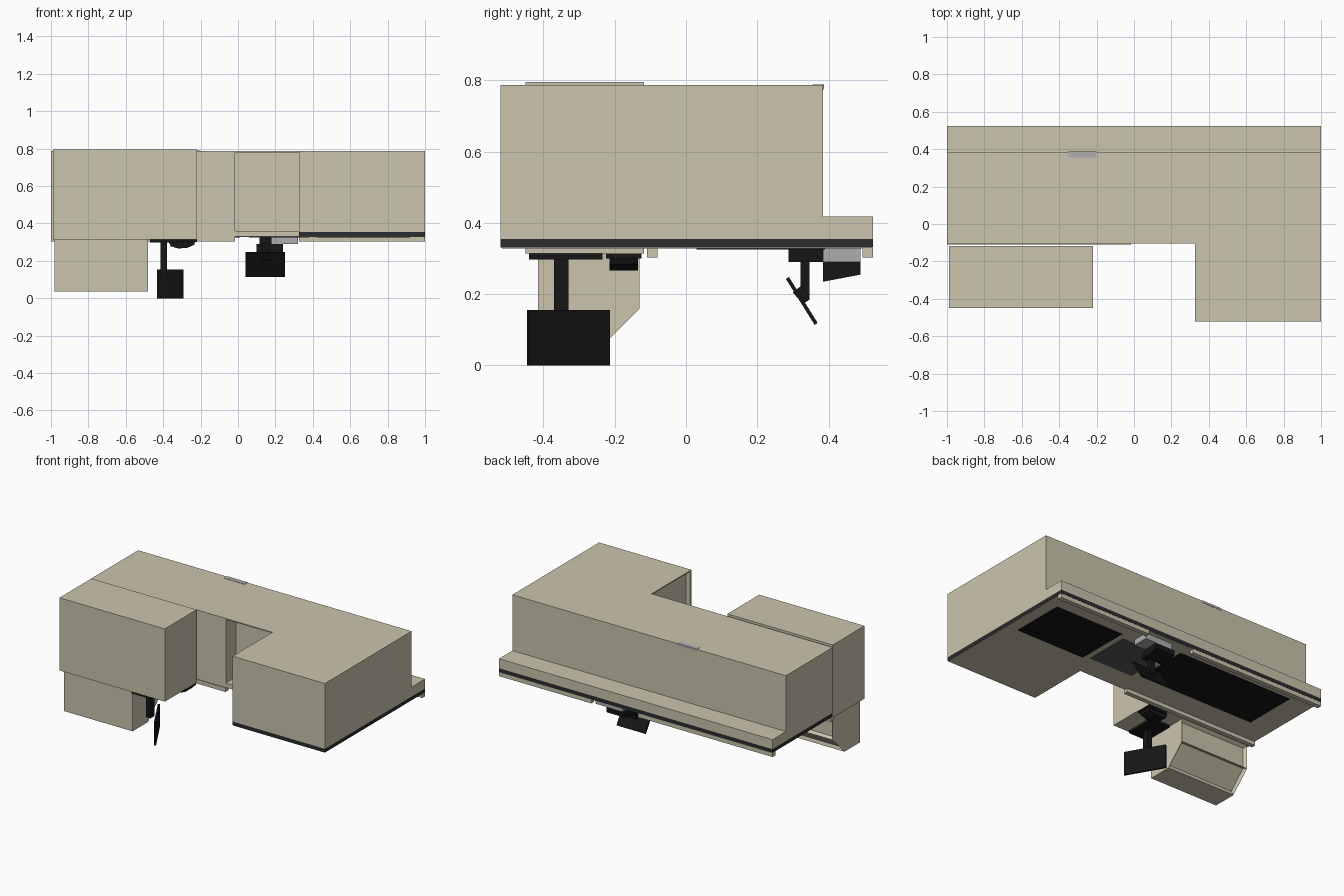
import bpy, bmesh
from math import radians
from mathutils import Matrix, Vector

if "Cube" in bpy.data.objects:
    bpy.data.objects.remove(bpy.data.objects["Cube"])


def mat(name, r, g, b):
    m = bpy.data.materials.new(name)
    m.diffuse_color = (r, g, b, 1)
    m.use_nodes = True
    m.node_tree.nodes["Principled BSDF"].inputs["Base Color"].default_value = m.diffuse_color
    return m


BEIGE = mat("beige", 0.60, 0.56, 0.42)
BLACK = mat("black", 0.008, 0.008, 0.008)
BAND = mat("charcoal", 0.024, 0.025, 0.027)
GREY = mat("grey", 0.42, 0.42, 0.43)
DARK_GREY = mat("dark_grey", 0.10, 0.10, 0.10)


def finish(name, bm, material):
    bmesh.ops.recalc_face_normals(bm, faces=bm.faces)
    me = bpy.data.meshes.new(name)
    bm.to_mesh(me)
    bm.free()
    if material:
        me.materials.append(material)
    ob = bpy.data.objects.new(name, me)
    bpy.context.collection.objects.link(ob)
    return ob


def prism(name, pts, lo, hi, axis, material):
    """Extrude a 2D outline along axis: z takes (x,y), x takes (y,z), y takes (x,z)."""
    place = {"z": lambda p, t: (p[0], p[1], t),
             "x": lambda p, t: (t, p[0], p[1]),
             "y": lambda p, t: (p[0], t, p[1])}[axis]
    bm = bmesh.new()
    a = [bm.verts.new(place(p, lo)) for p in pts]
    b = [bm.verts.new(place(p, hi)) for p in pts]
    bm.faces.new(a)
    bm.faces.new(b)
    for i in range(len(pts)):
        j = (i + 1) % len(pts)
        bm.faces.new((a[i], a[j], b[j], b[i]))
    return finish(name, bm, material)


def box(name, x, y, z, material):
    return prism(name, [(x[0], y[0]), (x[1], y[0]), (x[1], y[1]), (x[0], y[1])],
                 z[0], z[1], "z", material)


def tilted(name, size, loc, rot, axis, material):
    bm = bmesh.new()
    bmesh.ops.create_cube(bm, size=1)
    m = (Matrix.Translation(loc) @ Matrix.Rotation(radians(rot), 4, axis)
         @ Matrix.Diagonal((*size, 1)))
    bmesh.ops.transform(bm, matrix=m, verts=bm.verts)
    return finish(name, bm, material)


def cut(ob, *ranges):
    cutter = box("cutter", *ranges, None)
    cutter.hide_render = True
    mod = ob.modifiers.new("cut", "BOOLEAN")
    mod.operation, mod.solver, mod.object = "DIFFERENCE", "EXACT", cutter
    bpy.context.view_layer.objects.active = ob
    bpy.ops.object.modifier_apply(modifier=mod.name)
    bpy.data.objects.remove(cutter)


def footprint(back, front):
    return [(-1, front), (.325, front), (.325, -.52), (1, -.52), (1, back), (-1, back)]


# main L-shaped cabinet with the recessed inner corner
cabinet = prism("cabinet", footprint(.385, -.105), .355, .787, "z", BEIGE)
cut(cabinet, (-.015, .33), (-.2, 0), (.36, .78))
cut(cabinet, (.3, .355), (-.505, -.01), (.36, .78))
box("rear_step", (-1, 1), (.385, .525), (.355, .418), BEIGE)

# dark base band, beige underside and front strip
prism("base_band", footprint(.525, -.095), .331, .355, "z", BAND)
box("front_strip", (-1, .325), (-.105, -.095), (.33, .355), BEIGE)
box("underside_main", (-.997, .997), (-.095, .522), (.328, .331), BEIGE)
box("underside_wing", (.328, .997), (-.517, -.095), (.328, .331), BEIGE)

# bottom lips
box("front_lip", (-1, -.015), (-.11, -.08), (.303, .33), BEIGE)
box("rear_lip_left", (-1, -.015), (.495, .525), (.303, .33), BEIGE)
box("rear_lip_right", (.325, 1), (.495, .525), (.303, .33), BEIGE)

# panels under the cabinet
box("bottom_panel_right", (.42, .92), (.03, .39), (.325, .328), BLACK)
box("bottom_panel_middle", (.06, .38), (.05, .35), (.325, .328), DARK_GREY)
box("bottom_panel_left", (-.83, .01), (.08, .44), (.325, .328), BLACK)

# small grey cover on the top
box("top_cover", (-.35, -.2), (.355, .387), (.775, .789), GREY)

# front left upper box
box("front_box", (-.99, -.22), (-.45, -.118), (.314, .795), BEIGE)

# lower bin with chamfered rear, rear faces inset
bin_ob = prism("lower_bin", [(-.415, .314), (-.415, .035), (-.255, .035), (-.13, .16), (-.13, .314)],
               -.98, -.48, "x", BEIGE)
bm = bmesh.new()
bm.from_mesh(bin_ob.data)
bm.normal_update()
for f in [f for f in bm.faces if f.normal.y > .5]:
    bmesh.ops.inset_individual(bm, faces=[f], thickness=.018, depth=-.02)
bm.to_mesh(bin_ob.data)
bm.free()

# front screen on its post
box("front_screen_mount", (-.47, -.33), (-.44, -.235), (.298, .314), BLACK)
box("front_screen_post", (-.415, -.38), (-.37, -.33), (.13, .3), BLACK)
tilted("front_screen", (.262, .012, .155), (-.362, -.33, .0775), -60, "Z", BLACK)

# small device below the front box
box("device_plate", (-.36, -.22), (-.225, -.125), (.3, .314), BLACK)
prism("device_body", [(-.37, .302), (-.36, .278), (-.32, .266), (-.27, .27), (-.235, .285), (-.228, .302)],
      -.215, -.135, "y", BLACK)

# rear screen on its arm
box("rear_screen_mount", (.115, .18), (.288, .385), (.29, .328), BLACK)
box("rear_screen_arm", (.13, .165), (.322, .347), (.185, .29), BLACK)
prism("rear_screen_joint", [(.3, .205), (.325, .225), (.347, .185), (.328, .172)],
      .125, .17, "x", BLACK)
tilted("rear_screen", (.21, .01, .152), (.145, .325, .181), 32, "X", BLACK)

# rear reader unit
box("reader_base", (.12, .32), (.385, .49), (.29, .328), GREY)
prism("reader_body", [(.385, .29), (.385, .235), (.49, .255), (.49, .29)], .1, .24, "x", BLACK)
